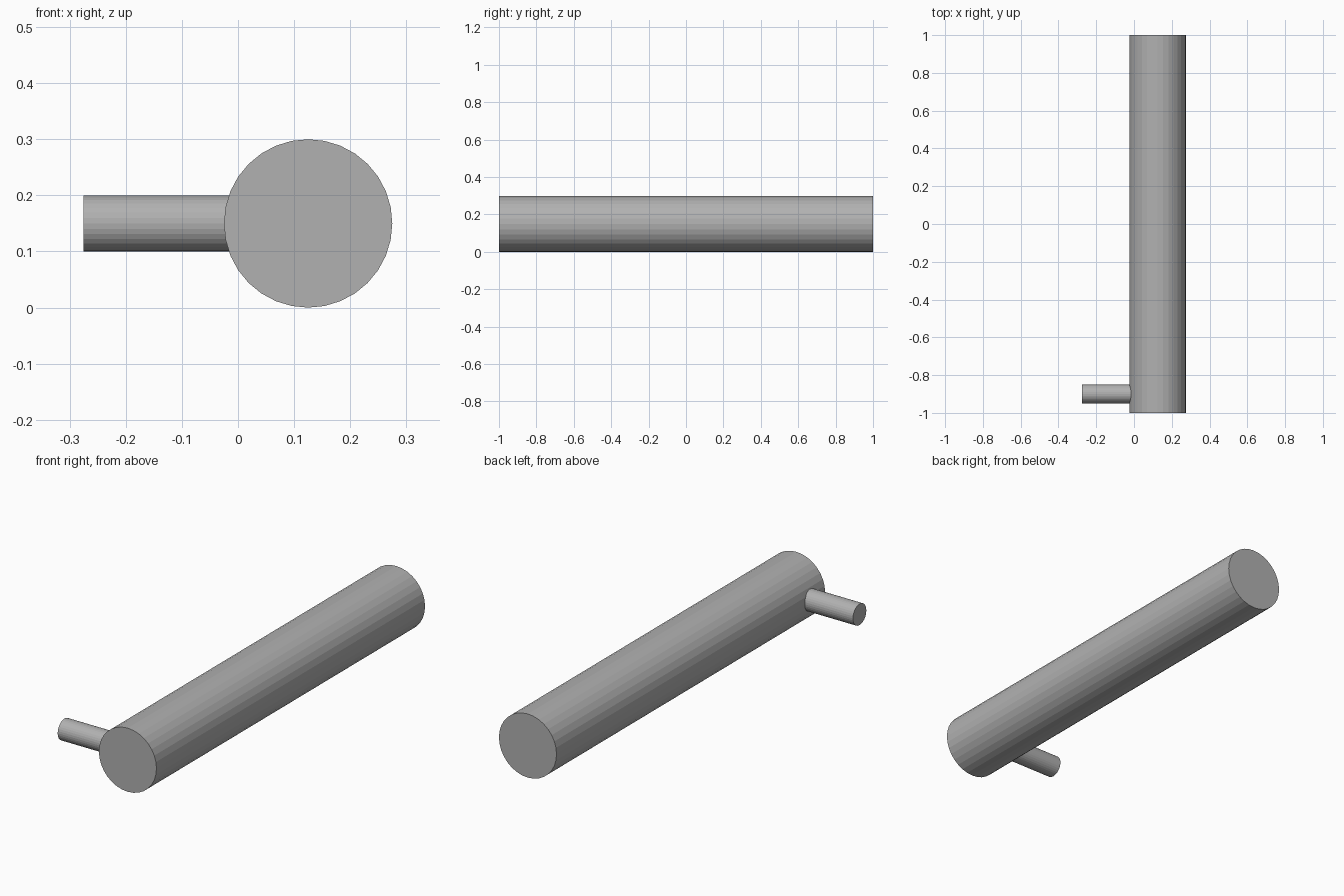
import bpy
from math import pi

if "Cube" in bpy.data.objects:
    bpy.data.objects.remove(bpy.data.objects["Cube"])

# Dark grey shared by both parts
grey = bpy.data.materials.new("dark_grey")
grey.diffuse_color = (0.44, 0.44, 0.44, 1)
grey.use_nodes = True
grey.node_tree.nodes["Principled BSDF"].inputs["Base Color"].default_value = grey.diffuse_color


def rod(name, radius, length, location, rotation):
    bpy.ops.mesh.primitive_cylinder_add(vertices=32, radius=radius, depth=length,
                                        location=location, rotation=rotation)
    obj = bpy.context.object
    obj.name = name
    obj.data.materials.append(grey)
    return obj


# Long main cylinder lying along y
rod("main_cylinder", 0.15, 2.0, (0.125, 0, 0.15), (pi / 2, 0, 0))

# Short side peg, running from the main axis out to the left near the front
rod("side_peg", 0.05, 0.4, (-0.075, -0.9, 0.15), (0, pi / 2, 0))
